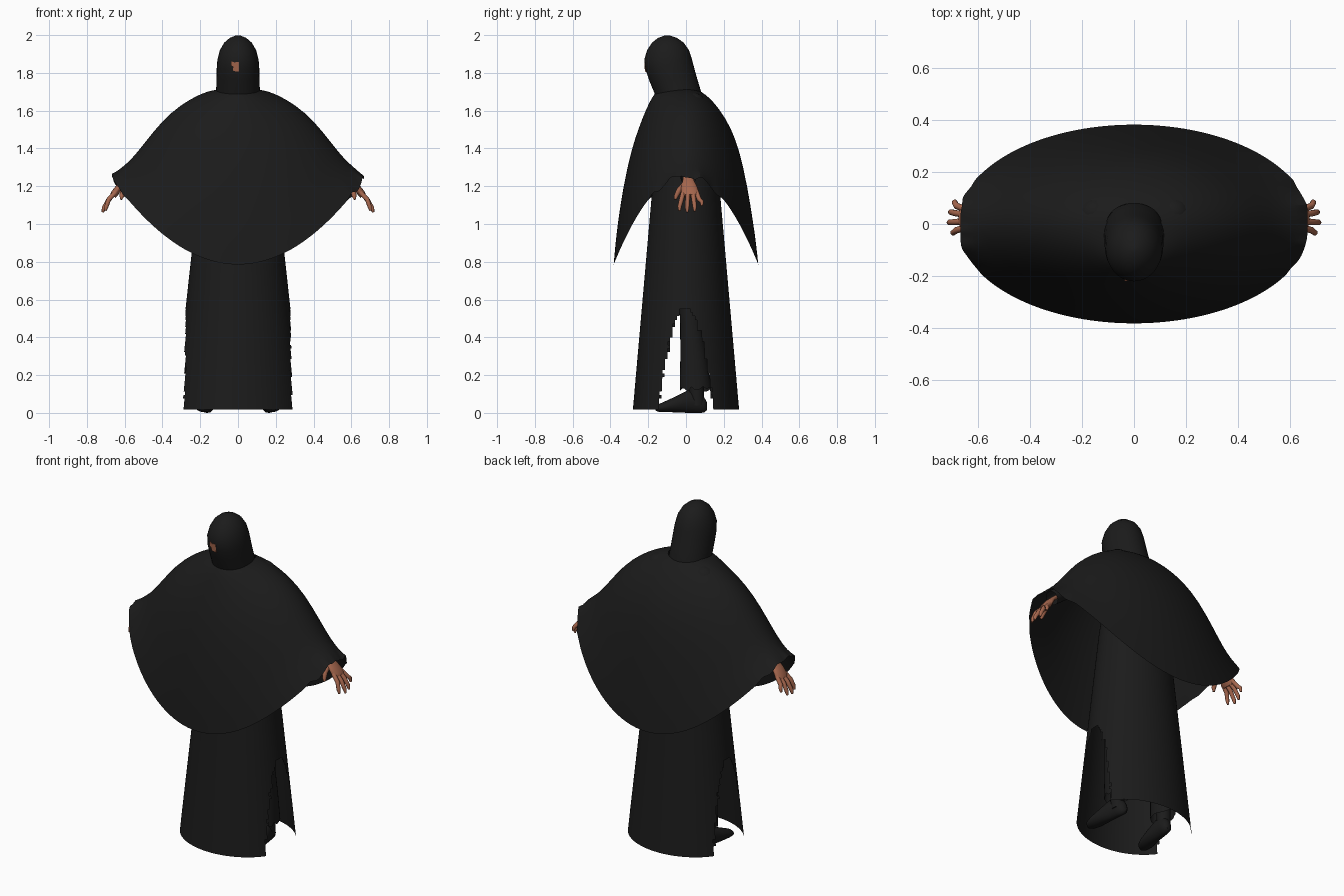
import bpy, bmesh, math, random
from mathutils import Vector

random.seed(4)
if "Cube" in bpy.data.objects:
    bpy.data.objects.remove(bpy.data.objects["Cube"], do_unlink=True)


def material(name, rgb):
    m = bpy.data.materials.new(name)
    m.use_nodes = True
    m.diffuse_color = (*rgb, 1)
    bsdf = m.node_tree.nodes["Principled BSDF"]
    bsdf.inputs["Base Color"].default_value = (*rgb, 1)
    bsdf.inputs["Roughness"].default_value = 0.9
    return m


CLOTH = material("black cloth", (0.011, 0.011, 0.011))
SKIN = material("brown skin", (0.38, 0.135, 0.075))
Y = Vector((0, 1, 0))


def ring(center, u, v, n):
    """Ellipse of n points around a centre with half-axes u and v."""
    c, u, v = Vector(center), Vector(u), Vector(v)
    return [c + u * math.cos(a) + v * math.sin(a)
            for a in (2 * math.pi * i / n for i in range(n))]


def loft(name, rings, mat, caps=True, mirror=False, subsurf=0, cut=None):
    """Skin a stack of equal rings; cut(center) removes faces."""
    bm = bmesh.new()
    rows = [[bm.verts.new(p) for p in r] for r in rings]
    n = len(rows[0])
    for a, b in zip(rows, rows[1:]):
        for i in range(n):
            j = (i + 1) % n
            bm.faces.new((a[i], a[j], b[j], b[i]))
    if caps:
        bm.faces.new(rows[0])
        bm.faces.new(rows[-1])
    bmesh.ops.recalc_face_normals(bm, faces=bm.faces[:])
    if cut:
        gone = [f for f in bm.faces if cut(f.calc_center_median())]
        bmesh.ops.delete(bm, geom=gone, context="FACES")
    mesh = bpy.data.meshes.new(name)
    bm.to_mesh(mesh)
    bm.free()
    mesh.materials.append(mat)
    ob = bpy.data.objects.new(name, mesh)
    bpy.context.collection.objects.link(ob)
    if mirror:
        ob.modifiers.new("Mirror", "MIRROR").use_mirror_merge = False
    if subsurf:
        mod = ob.modifiers.new("Subdivision", "SUBSURF")
        mod.levels = mod.render_levels = subsurf
    bpy.ops.object.select_all(action="DESELECT")
    ob.select_set(True)
    bpy.context.view_layer.objects.active = ob
    bpy.ops.object.shade_smooth_by_angle(angle=math.radians(50))


def tube(name, path, mat, flat=1.0, n=12, caps=True):
    """Mirrored limb along (x, y, z, radius) points, thinned by flat."""
    pts = [Vector(p[:3]) for p in path]
    rings = []
    for i, p in enumerate(path):
        t = (pts[min(i + 1, len(pts) - 1)] - pts[max(i - 1, 0)]).normalized()
        u = t.cross(Y).normalized()
        rings.append(ring(pts[i], u * p[3] * flat, t.cross(u) * p[3], n))
    loft(name, rings, mat, caps=caps, mirror=True)


# Hood: z, front y, back y, half width
hood = [(1.66, -.155, .085, .118), (1.70, -.17, .08, .116), (1.76, -.195, .062, .114),
        (1.82, -.215, .045, .113), (1.87, -.221, .032, .109), (1.92, -.206, .016, .096),
        (1.96, -.18, -.012, .073), (1.985, -.148, -.048, .044), (1.999, -.11, -.09, .01)]
loft("hood", [ring((0, (f + b) / 2, z), (w, 0, 0), (0, (b - f) / 2, 0), 32)
              for z, f, b, w in hood], CLOTH)

# Small patch of face showing through the hood
outline = [(-.037, 1.862), (-.02, 1.856), (.004, 1.857), (.005, 1.806),
           (-.026, 1.81), (-.026, 1.832), (-.036, 1.838)]
loft("face_patch", [[Vector((x, y + (.001 if z > 1.83 else .006), z)) for x, z in outline]
                    for y in (-.2215, -.2135)], SKIN)

# Cape: side half width, side z, front y, back y, front and back z
cape = [(.105, 1.712, -.155, .08, 1.70), (.16, 1.703, -.18, .122, 1.672),
        (.22, 1.678, -.212, .18, 1.605), (.30, 1.633, -.25, .238, 1.51),
        (.40, 1.55, -.29, .283, 1.39), (.50, 1.422, -.332, .325, 1.20),
        (.57, 1.335, -.362, .357, 1.00), (.63, 1.288, -.374, .372, .89),
        (.682, 1.257, -.383, .383, .785)]
SEG = 96
rings = []
for k, (w, zs, f, b, zf) in enumerate(cape):
    row = []
    for i in range(SEG):
        a = 2 * math.pi * i / SEG
        c, s = math.cos(a), math.sin(a)
        p = Vector((w * c, s * (b if s > 0 else -f), zs * c * c + zf * s * s))
        # frayed cuffs where the hem meets the hands
        if k == len(cape) - 1 and abs(s) < 0.45:
            p.z += random.uniform(-.025, .02)
            p.x = max(-.668, min(.668, p.x * random.uniform(.985, 1.01)))
        row.append(p)
    rings.append(row)
loft("cape", rings, CLOTH, caps=False, subsurf=1)

# Shoulder bumps just breaking through the cape
loft("shoulder", [ring((.145, .04, 1.633 + .063 * math.sin(t)),
                       (.075 * math.cos(t), 0, 0), (0, .065 * math.cos(t), 0), 20)
                  for t in (math.radians(d) for d in range(-80, 81, 20))],
     CLOTH, mirror=True)


# Robe, with a ragged slit on each side
def slit(c):
    if c.z > 0.55:
        return False
    width = 0.15 * math.sqrt(1 - c.z / 0.56)
    return abs(c.y) < width + random.uniform(-.006, .006)


levels = [.018 + .019 * i for i in range(31)] + [.75, .95, 1.2]
robe = [(z, .335 - .11 * (z - .03), .28 - .088 * (z - .03)) for z in levels]
robe += [(1.45, .17, .15), (1.58, .14, .125), (1.66, .09, .08)]
loft("robe", [ring((0, 0, z), (w, 0, 0), (0, d, 0), 128) for z, w, d in robe],
     CLOTH, caps=False, cut=slit)

# Trouser legs: x, y, z, half width, half depth
legs = [(.165, .05, .125, .06, .083), (.163, .04, .3, .058, .07),
        (.155, .025, .5, .06, .056), (.13, .015, .75, .075, .075),
        (.1, 0, .98, .085, .1)]
trousers = [ring((x, y, z), (w, 0, 0), (0, d, 0), 24) for x, y, z, w, d in legs]
for p in trousers[0]:
    p.z += random.uniform(-.015, .015)
loft("trouser_leg", trousers, CLOTH, caps=False, mirror=True)

# Ankles and shoes: y, z, half width, half height
tube("ankle", [(.165, .06, .04, .036), (.165, .055, .12, .04),
               (.165, .045, .26, .045)], CLOTH)
shoe = [(-.162, .026, .014, .01), (-.145, .03, .034, .02), (-.105, .038, .045, .03),
        (-.05, .05, .045, .043), (.01, .064, .038, .06), (.06, .062, .036, .058),
        (.095, .047, .03, .042), (.11, .04, .014, .022)]
rings = [ring((.168 - .12 * y, y, z), (w, 0, 0), (0, 0, h), 20) for y, z, w, h in shoe]
for r in rings:
    for p in r:
        p.z = max(p.z - .004, 0)
loft("shoe", rings, CLOTH, mirror=True)

# Sleeved arms
tube("sleeve", [(.12, .03, 1.57, .06), (.26, .025, 1.515, .06), (.41, .02, 1.4, .055),
                (.52, .012, 1.305, .045), (.598, .012, 1.24, .04)], CLOTH, n=20, caps=False)

# Hands
tube("palm", [(.56, .012, 1.265, .026), (.6, .012, 1.23, .03), (.627, .016, 1.198, .042),
              (.652, .022, 1.163, .048), (.662, .022, 1.148, .041)], SKIN, flat=.42, n=16)
fingers = {"index": (-.014, -.034, .702, 1.07), "middle": (.01, .006, .716, 1.062),
           "ring": (.036, .046, .711, 1.068), "little": (.056, .084, .696, 1.096)}
for name, (y0, y1, x, z) in fingers.items():
    tube(name + "_finger", [(.648, y0, 1.168, .0125), (.684, (y0 + y1) / 2, 1.13, .0125),
                            (x - .005, y1, z + .022, .011), (x, y1, z, .006)], SKIN, n=10)
tube("thumb", [(.61, -.008, 1.208, .017), (.61, -.038, 1.177, .015),
               (.615, -.052, 1.148, .012), (.619, -.057, 1.13, .006)], SKIN, n=10)
